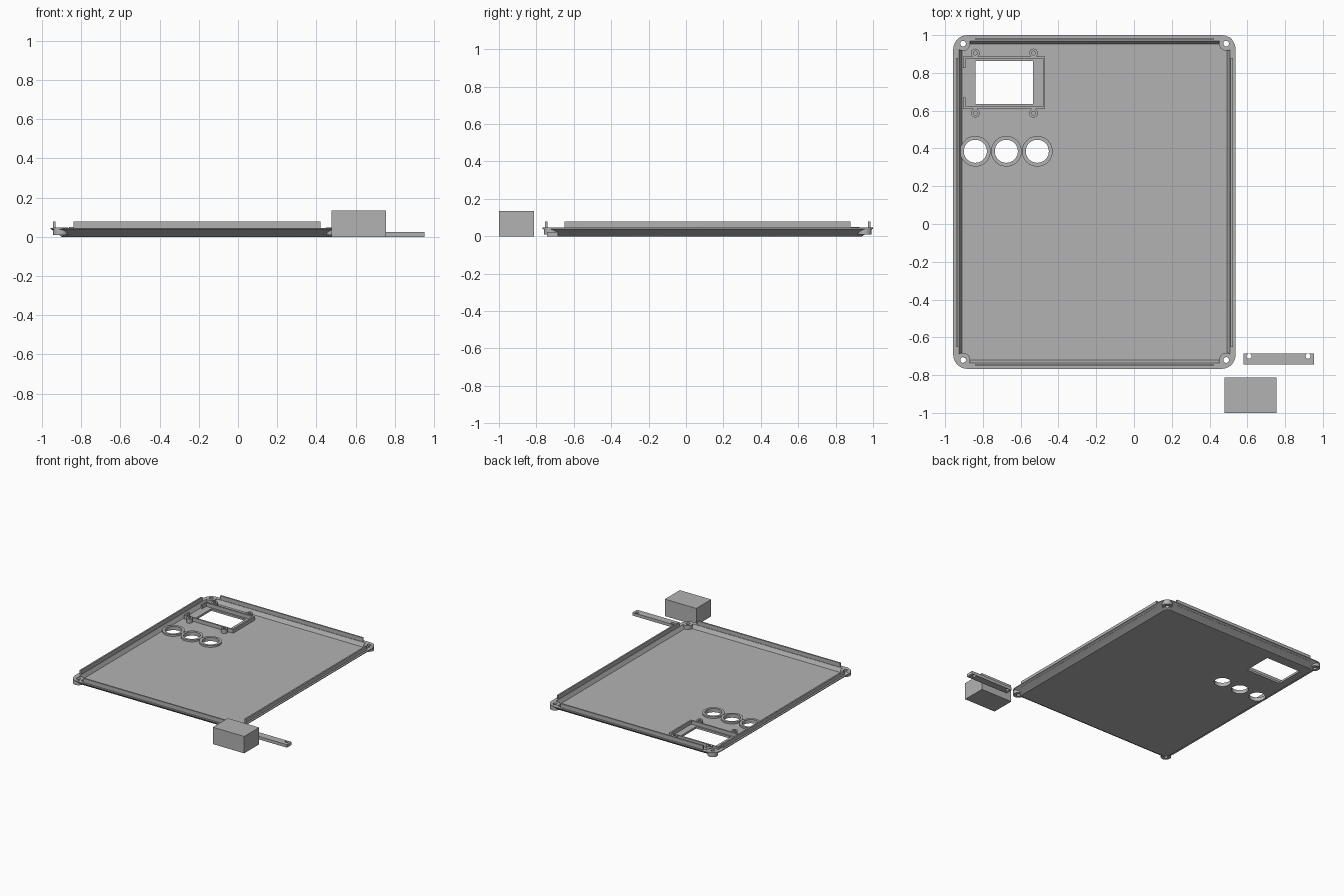
import bpy, bmesh, math
from mathutils import Matrix, Vector

if "Cube" in bpy.data.objects:
    bpy.data.objects.remove(bpy.data.objects["Cube"])

grey = bpy.data.materials.new("plain grey")
grey.diffuse_color = (0.45, 0.45, 0.45, 1)
grey.use_nodes = True
grey.node_tree.nodes["Principled BSDF"].inputs["Base Color"].default_value = grey.diffuse_color

X0, X1, Y0, Y1 = -0.957, 0.538, -0.767, 1.0    # tray outline
FLOOR, RIM = 0.016, 0.046


def finish(name, bm):
    bmesh.ops.recalc_face_normals(bm, faces=bm.faces)
    me = bpy.data.meshes.new(name)
    bm.to_mesh(me)
    bm.free()
    me.materials.append(grey)
    ob = bpy.data.objects.new(name, me)
    bpy.context.collection.objects.link(ob)
    return ob


def add_box(bm, x0, x1, y0, y1, z0, z1):
    m = Matrix.Translation(((x0 + x1) / 2, (y0 + y1) / 2, (z0 + z1) / 2))
    bmesh.ops.create_cube(bm, size=1, matrix=m @ Matrix.Diagonal((x1 - x0, y1 - y0, z1 - z0, 1)))


def add_rod(bm, x, y, r, z0, z1, n=32):
    bmesh.ops.create_cone(bm, cap_ends=True, segments=n, radius1=r, radius2=r, depth=z1 - z0,
                          matrix=Matrix.Translation((x, y, (z0 + z1) / 2)))


def add_loft(bm, rings, closed=False):
    loops = [[bm.verts.new(p) for p in ring] for ring in rings]
    n = len(loops[0])
    pairs = list(zip(loops, loops[1:])) + ([(loops[-1], loops[0])] if closed else [])
    for a, b in pairs:
        for i in range(n):
            j = (i + 1) % n
            bm.faces.new((a[i], a[j], b[j], b[i]))
    if not closed:
        bm.faces.new(loops[0])
        bm.faces.new(loops[-1])


def add_tube(bm, x, y, r_out, r_in, z0, z1, n=32):
    def circle(r, z):
        return [(x + r * math.cos(math.tau * i / n), y + r * math.sin(math.tau * i / n), z)
                for i in range(n)]
    add_loft(bm, [circle(r_out, z0), circle(r_out, z1), circle(r_in, z1), circle(r_in, z0)], True)


def rounded_rect(inset, z, radius=0.075, steps=6):
    r = max(radius - inset, 0.02)
    pts = []
    for k, (cx, cy) in enumerate([(X1, Y1), (X0, Y1), (X0, Y0), (X1, Y0)]):
        cx += (-1 if cx == X1 else 1) * (inset + r)
        cy += (-1 if cy == Y1 else 1) * (inset + r)
        for i in range(steps + 1):
            a = math.pi / 2 * (k + i / steps)
            pts.append((cx + r * math.cos(a), cy + r * math.sin(a), z))
    return pts


def cut(ob, bm):
    cutter = finish(ob.name + "_cutter", bm)
    mod = ob.modifiers.new("openings", 'BOOLEAN')
    mod.operation, mod.solver, mod.object = 'DIFFERENCE', 'EXACT', cutter
    bpy.context.view_layer.objects.active = ob
    bpy.ops.object.modifier_apply(modifier=mod.name)
    bpy.data.objects.remove(cutter)


corners = [(x, y) for x in (-0.905, 0.488) for y in (-0.72, 0.955)]
dials = [(-0.84 + 0.164 * i, 0.385) for i in range(3)]

# Shallow tray with sloping outer walls
bm = bmesh.new()
add_loft(bm, [rounded_rect(0.058, 0), rounded_rect(0.004, 0.038), rounded_rect(0, 0.04),
              rounded_rect(0, RIM), rounded_rect(0.03, RIM), rounded_rect(0.046, FLOOR)])
tray = finish("tray", bm)

# Screw holes, display window and round openings
bm = bmesh.new()
for x, y in corners:
    add_rod(bm, x, y, 0.015, -0.1, 0.2, 24)
for x, y in dials:
    add_rod(bm, x, y, 0.061, -0.1, 0.2, 48)
add_box(bm, -0.84, -0.535, 0.635, 0.862, -0.1, 0.2)
cut(tray, bm)

# Corner screw bosses
bm = bmesh.new()
for x, y in corners:
    add_tube(bm, x, y, 0.038, 0.015, 0.01, RIM + 0.001)
finish("corner_bosses", bm)

# Upright lips along the rim
bm = bmesh.new()
for x in (X0 + 0.014, X1 - 0.026):
    add_box(bm, x, x + 0.012, -0.65, 0.88, 0.03, 0.078)
for y in (Y0 + 0.014, Y1 - 0.026):
    add_box(bm, -0.84, 0.42, y, y + 0.012, 0.03, 0.078)
finish("rim_lips", bm)

# Raised collars around the round openings
bm = bmesh.new()
for x, y in dials:
    add_tube(bm, x, y, 0.081, 0.061, FLOOR - 0.004, 0.03, 48)
finish("opening_collars", bm)

# Low wall around the window, open on the left
bm = bmesh.new()
for x0, x1, y0, y1 in [(-0.905, -0.47, 0.875, 0.887), (-0.905, -0.47, 0.61, 0.622),
                       (-0.482, -0.47, 0.622, 0.875), (-0.905, -0.893, 0.825, 0.875),
                       (-0.905, -0.893, 0.622, 0.67)]:
    add_box(bm, x0, x1, y0, y1, FLOOR - 0.004, 0.045)
finish("window_wall", bm)

# Mounting posts beside the window
bm = bmesh.new()
for x in (-0.84, -0.532):
    for y in (0.587, 0.905):
        add_tube(bm, x, y, 0.023, 0.01, FLOOR - 0.004, 0.05, 24)
finish("window_posts", bm)

# Loose block
bm = bmesh.new()
add_box(bm, 0.478, 0.755, -1.0, -0.812, 0, 0.135)
finish("block", bm)

# Loose strip with two holes
bm = bmesh.new()
add_box(bm, 0.58, 0.953, -0.743, -0.685, 0, 0.024)
strip = finish("strip", bm)
bm = bmesh.new()
for x in (0.609, 0.922):
    add_rod(bm, x, -0.70, 0.0135, -0.1, 0.1, 24)
cut(strip, bm)

# Smooth round surfaces, keep edges crisp
bpy.ops.object.select_all(action='DESELECT')
for ob in bpy.context.scene.objects:
    ob.select_set(True)
bpy.context.view_layer.objects.active = tray
bpy.ops.object.shade_smooth_by_angle(angle=math.radians(30))
